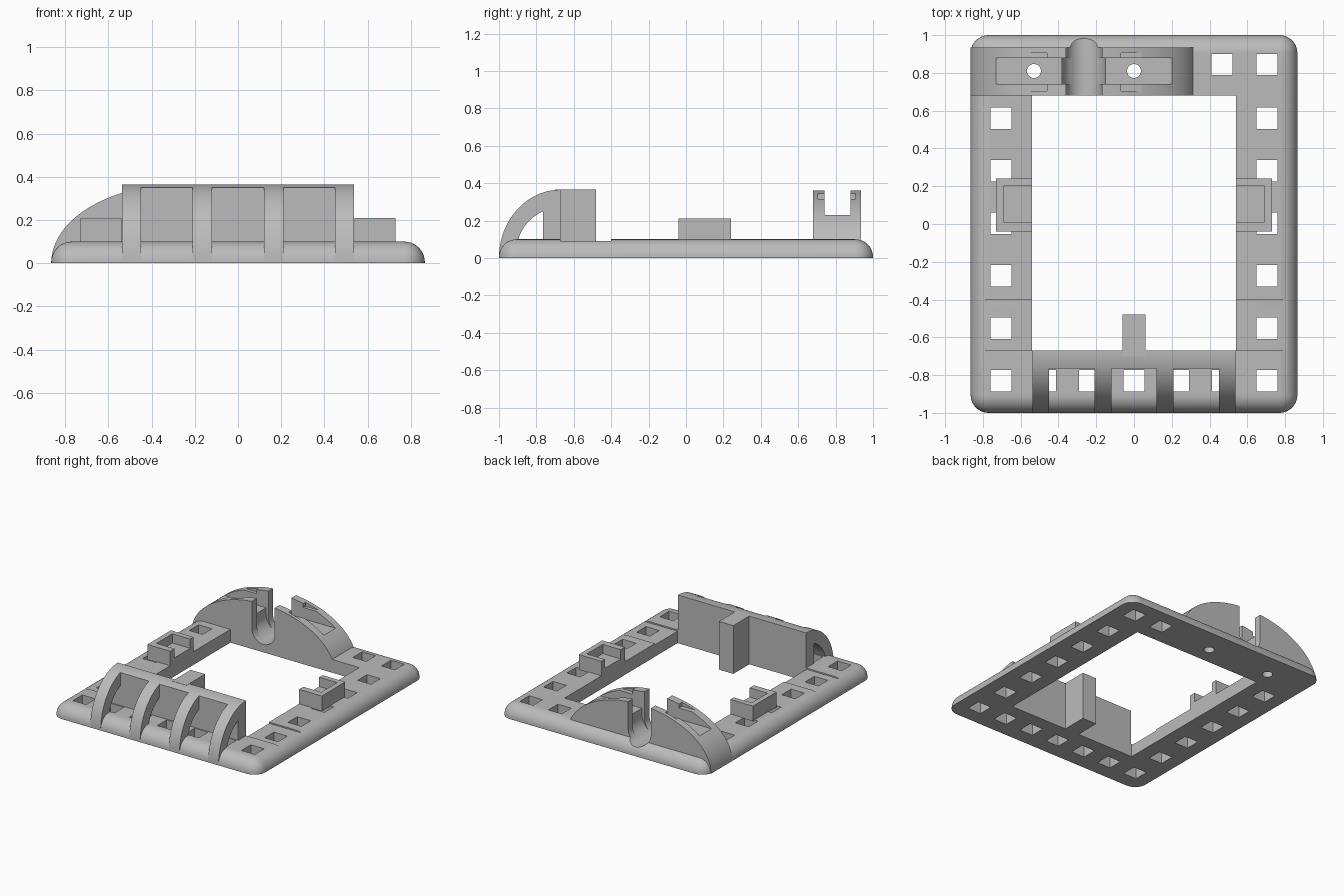
import bpy, bmesh
from math import cos, sin, pi, acos
from mathutils import Matrix, Vector

if "Cube" in bpy.data.objects:
    bpy.data.objects.remove(bpy.data.objects["Cube"])

grey = bpy.data.materials.new("plain grey")
grey.use_nodes = True
COLOUR = (0.5, 0.5, 0.5, 1)
grey.diffuse_color = COLOUR
grey.node_tree.nodes["Principled BSDF"].inputs["Base Color"].default_value = COLOUR


def make(name, bm):
    bmesh.ops.recalc_face_normals(bm, faces=bm.faces)
    mesh = bpy.data.meshes.new(name)
    bm.to_mesh(mesh)
    bm.free()
    mesh.materials.append(grey)
    ob = bpy.data.objects.new(name, mesh)
    bpy.context.collection.objects.link(ob)
    return ob


def boxes(name, spans):
    """One mesh holding a box for each (x0, x1, y0, y1, z0, z1)."""
    bm = bmesh.new()
    for x0, x1, y0, y1, z0, z1 in spans:
        mid = Vector((x0 + x1, y0 + y1, z0 + z1)) / 2
        size = Vector((x1 - x0, y1 - y0, z1 - z0))
        bmesh.ops.create_cube(bm, size=1, matrix=Matrix.LocRotScale(mid, None, size))
    return make(name, bm)


def prism(name, points, axis, lo, hi):
    """Extrude a (u, z) outline along x or y."""
    bm = bmesh.new()
    place = (lambda u, z: (lo, u, z)) if axis == "x" else (lambda u, z: (u, lo, z))
    face = bm.faces.new([bm.verts.new(place(u, z)) for u, z in points])
    moved = bmesh.ops.extrude_face_region(bm, geom=[face])["geom"]
    step = (hi - lo, 0, 0) if axis == "x" else (0, hi - lo, 0)
    bmesh.ops.translate(bm, vec=step, verts=[v for v in moved if isinstance(v, bmesh.types.BMVert)])
    return make(name, bm)


def arc(cu, cz, a, b, start, end, n=32):
    return [(cu + a * cos(start + (end - start) * i / n),
             cz + b * sin(start + (end - start) * i / n)) for i in range(n + 1)]


def cut(ob, *cutters):
    for c in cutters:
        mod = ob.modifiers.new("cut", 'BOOLEAN')
        mod.operation, mod.solver, mod.object = 'DIFFERENCE', 'EXACT', c
        c.hide_render = True
    bpy.context.view_layer.update()
    result = bpy.data.meshes.new_from_object(ob.evaluated_get(bpy.context.evaluated_depsgraph_get()))
    ob.modifiers.clear()
    ob.data = result


# Rounded slab for the frame
bm = bmesh.new()
bmesh.ops.create_cube(bm, size=1, matrix=Matrix.LocRotScale(Vector((0, 0, 0.05)), None, Vector((1.73, 2, 0.1))))
rounded = [e for e in bm.edges if max(v.co.z for v in e.verts) > 0.09]
bmesh.ops.bevel(bm, geom=rounded, offset=0.095, segments=10, profile=0.5, affect='EDGES')
frame = make("frame", bm)

# Square holes around the frame
centres = [(s * 0.705, 0.56 - 0.278 * i) for s in (-1, 1) for i in range(6)]
centres += [(0.235 * i, -0.83) for i in (-2, -1, 0, 1, 2)] + [(0.465, 0.845), (0.705, 0.845)]
h = 0.056
holes = boxes("hole_cutter", [(x - h, x + h, y - h, y + h, -0.1, 0.105) for x, y in centres])
window = boxes("window_cutter", [(-0.54, 0.54, -0.67, 0.68, -0.1, 0.3)])
step = boxes("step_cutter", [(-1, -0.5, -0.67, -0.4, 0.09, 0.2), (0.5, 1, -0.67, -0.4, 0.09, 0.2)])

# Front guard: quarter-round block opened up into four ribs and a wall
guard = prism("front_guard", [(-0.67, 0)] + arc(-0.67, 0, 0.33, 0.365, pi, pi / 2), "x", -0.537, 0.537)
gaps = boxes("rib_gap_cutter", [(x - 0.12, x + 0.12, -1.1, -0.765, -0.1, 0.5) for x in (-0.33, 0, 0.33)])
hollow = prism("rib_hollow_cutter", [(-0.765, 0.02)] +
               arc(-0.67, 0.02, 0.24, 0.25, pi, pi - acos(0.095 / 0.24), 16), "x", -0.7, 0.7)
cut(guard, gaps, hollow, holes)

boxes("guard_post", [(-0.06, 0.06, -0.7, -0.48, 0, 0.365)])

# Rear arch with shaft groove, cross channel, side notches and screw holes
CX = -0.265
arch = prism("rear_arch", arc(CX, 0, 0.6, 0.365, 0, pi, 64), "y", 0.68, 0.935)


def groove(name, r, z, y0, y1):
    outline = [(CX + r, 0.6)] + arc(CX, z, r, r, 0, -pi, 24) + [(CX - r, 0.6)]
    return prism(name, outline, "y", y0, y1)


shaft = groove("shaft_cutter", 0.095, 0.155, 0.6, 1.1)
collar = groove("collar_cutter", 0.115, 0.18, 0.74, 0.88)
channel = boxes("channel_cutter", [(-1, 0.6, 0.74, 0.88, 0.23, 0.6)])
notches = boxes("notch_cutter", [(-0.7, -0.46, 0.705, 0.905, 0.315, 0.345),
                                 (-0.07, 0.17, 0.705, 0.905, 0.315, 0.345)])
bm = bmesh.new()
for x in (-0.53, 0):
    bmesh.ops.create_cone(bm, cap_ends=True, segments=32, radius1=0.037, radius2=0.037,
                          depth=1, matrix=Matrix.Translation((x, 0.81, 0.2)))
screws = make("screw_cutter", bm)
cut(arch, shaft, collar, channel, notches, screws)
cut(frame, window, step, holes, shaft, collar, screws)

# C-shaped clips on both long sides
for side, name in ((-1, "right_clip"), (1, "left_clip")):
    def span(inner, outer):
        return sorted((side * inner, side * outer))
    clip = boxes(name, [(*span(0.54, 0.73), -0.04, 0.24, 0.095, 0.21)])
    pocket = boxes("pocket_cutter", [(*span(0.4, 0.69), 0.01, 0.2, 0.14, 0.4)])
    cut(clip, pocket)

# Remove the cutters and smooth the curved surfaces
for ob in list(bpy.context.scene.objects):
    if ob.name.split(".")[0].endswith("_cutter"):
        bpy.data.objects.remove(ob)
bpy.ops.object.select_all(action='DESELECT')
for ob in bpy.context.scene.objects:
    if ob.type == 'MESH':
        ob.select_set(True)
        bpy.context.view_layer.objects.active = ob
bpy.ops.object.shade_smooth_by_angle(angle=pi / 6)
